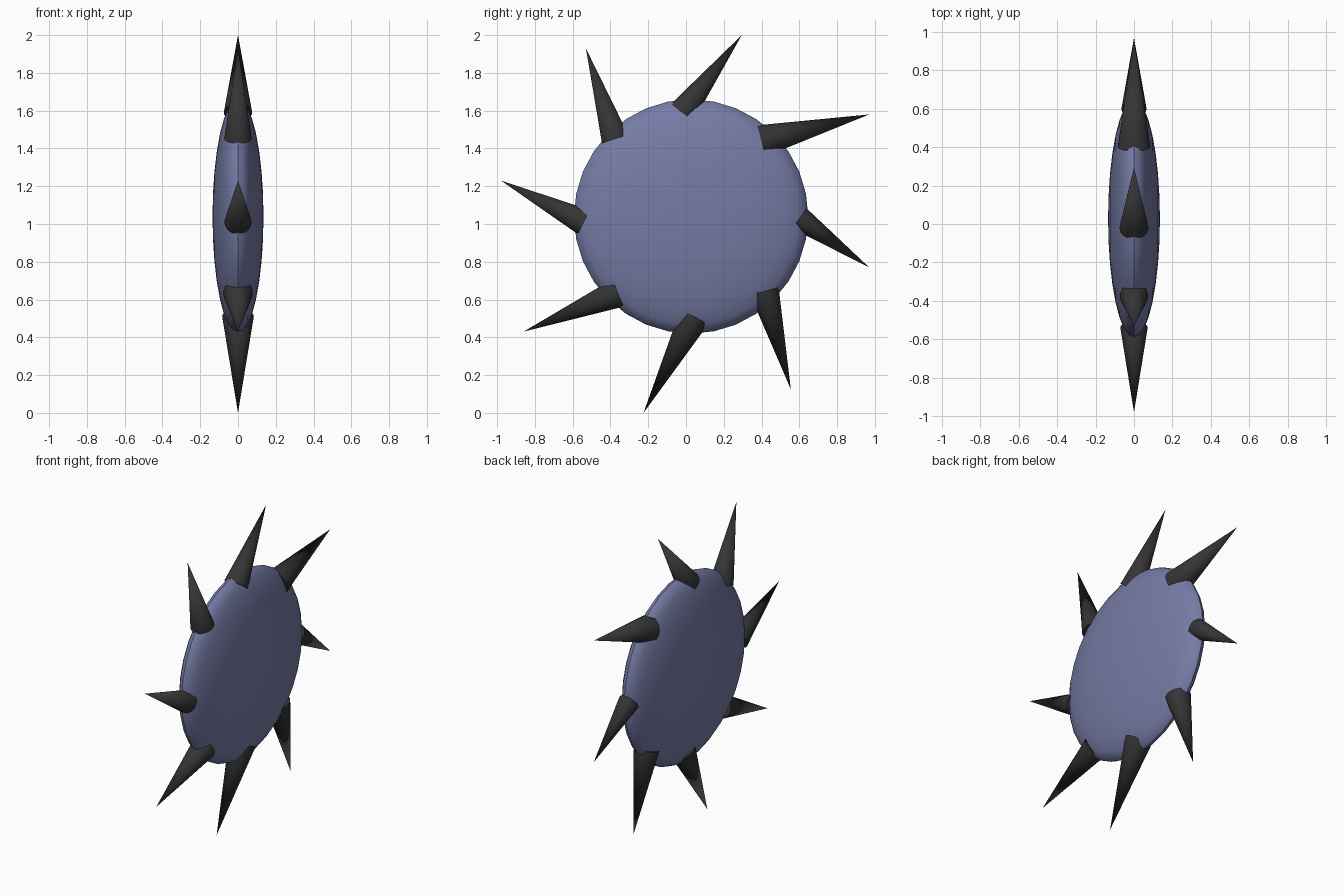
import bpy
from mathutils import Vector

cube = bpy.data.objects.get("Cube")
if cube:
    bpy.data.objects.remove(cube, do_unlink=True)


def make_material(name, color):
    mat = bpy.data.materials.new(name)
    mat.use_nodes = True
    mat.diffuse_color = color
    mat.node_tree.nodes["Principled BSDF"].inputs["Base Color"].default_value = color
    return mat


def finish(name, mat):
    obj = bpy.context.object
    obj.name = name
    obj.data.materials.append(mat)
    bpy.ops.object.shade_smooth_by_angle()
    return obj


slate_blue = make_material("slate blue", (0.18, 0.20, 0.38, 1))
charcoal = make_material("charcoal", (0.035, 0.035, 0.035, 1))

# Flattened round body, with its poles on the x axis
bpy.ops.mesh.primitive_uv_sphere_add(
    segments=32, ring_count=16, radius=1, location=(0, 0.027, 1.04),
    rotation=(0, 1.5708, 0), scale=(0.62, 0.62, 0.135))
finish("body", slate_blue)

# Swept spikes around the rim: base and tip in (y, z)
spikes = [
    ((-0.375, 1.45), (-0.53, 1.93)),
    ((-0.02, 1.59), (0.295, 2.0)),
    ((0.40, 1.44), (0.97, 1.58)),
    ((0.60, 1.03), (0.97, 0.77)),
    ((0.415, 0.645), (0.555, 0.125)),
    ((0.045, 0.51), (-0.225, 0.0)),
    ((-0.36, 0.635), (-0.86, 0.43)),
    ((-0.54, 1.01), (-0.98, 1.23)),
]
for number, (base, tip) in enumerate(spikes, 1):
    start, end = Vector((0, *base)), Vector((0, *tip))
    axis = end - start
    bpy.ops.mesh.primitive_cone_add(
        vertices=32, radius1=0.145 * axis.length, radius2=0, depth=axis.length,
        location=(start + end) / 2,
        rotation=axis.to_track_quat("Z", "Y").to_euler())
    finish(f"spike_{number}", charcoal)
